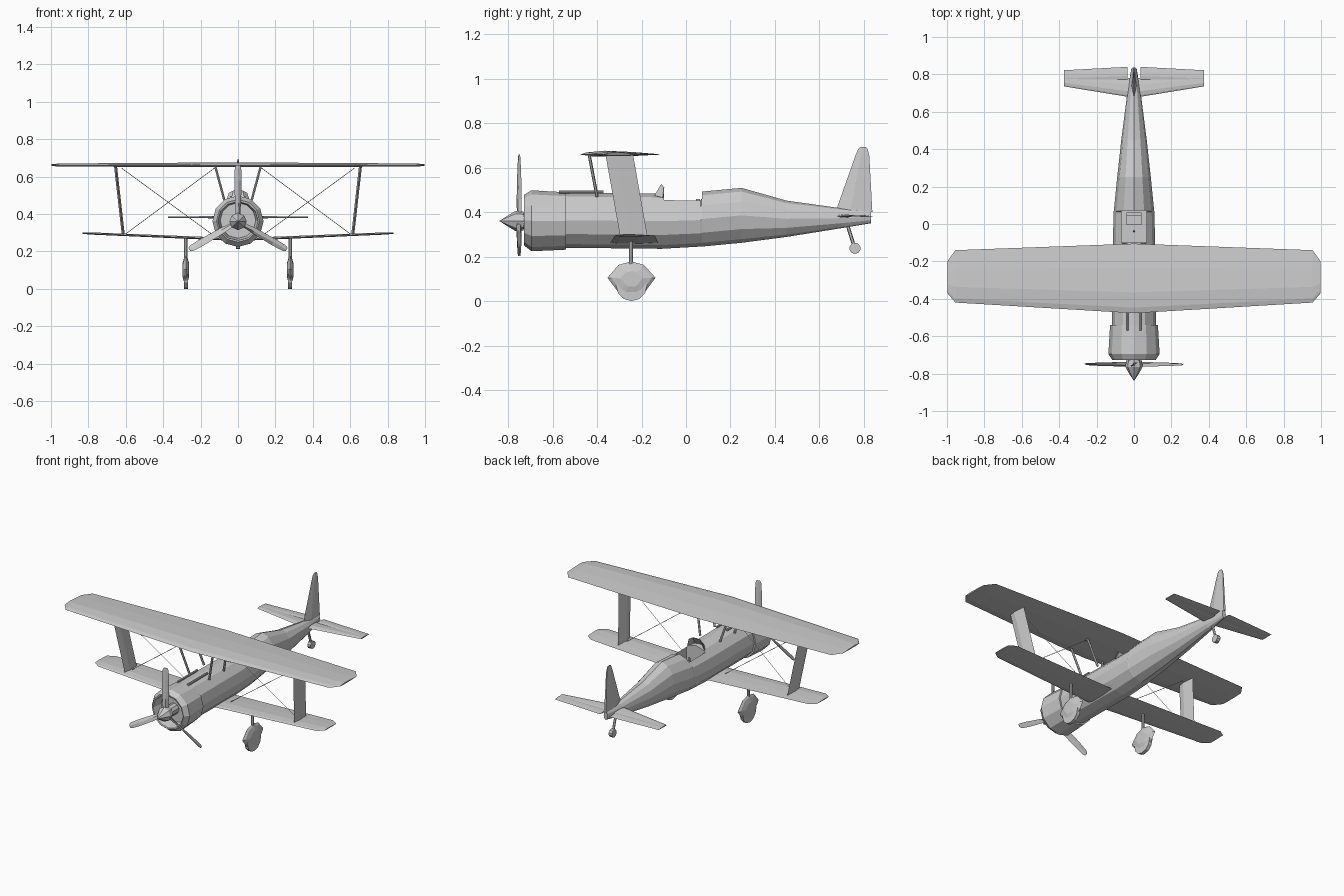
import bpy, bmesh, math
from mathutils import Vector, Matrix

if "Cube" in bpy.data.objects:
    bpy.data.objects.remove(bpy.data.objects["Cube"])

def obj(name, bm):
    bmesh.ops.recalc_face_normals(bm, faces=bm.faces[:])
    me = bpy.data.meshes.new(name)
    bm.to_mesh(me)
    bm.free()
    o = bpy.data.objects.new(name, me)
    bpy.context.collection.objects.link(o)
    return o

def mirror(o):
    o.modifiers.new("mirror", 'MIRROR').use_axis[0] = True
    return o

def loft(name, rings):
    """Skin equal-length point rings and cap both ends."""
    bm = bmesh.new()
    vs = [[bm.verts.new(p) for p in r] for r in rings]
    n = len(vs[0])
    for a, b in zip(vs, vs[1:]):
        for i in range(n):
            j = (i + 1) % n
            bm.faces.new((a[i], a[j], b[j], b[i]))
    bm.faces.new(vs[0])
    bm.faces.new(vs[-1])
    return obj(name, bm)

def oval(y, z, rx, rz, n=12):
    return [(rx * math.sin(2 * math.pi * i / n), y, z + rz * math.cos(2 * math.pi * i / n)) for i in range(n)]

def body(name, specs, n=12):
    """Specs are (y, bottom z, top z, half width)."""
    return loft(name, [oval(y, (lo + hi) / 2, w, (hi - lo) / 2, n) for y, lo, hi, w in specs])

def bar(name, a, b, r, n=6, r2=None):
    a, b = Vector(a), Vector(b)
    bm = bmesh.new()
    m = Matrix.Translation((a + b) / 2) @ (b - a).to_track_quat('Z', 'Y').to_matrix().to_4x4()
    bmesh.ops.create_cone(bm, cap_ends=True, segments=n, radius1=r, radius2=r if r2 is None else r2,
                          depth=(b - a).length, matrix=m)
    return obj(name, bm)

def box(name, lo, hi):
    lo, hi = Vector(lo), Vector(hi)
    bm = bmesh.new()
    bmesh.ops.create_cube(bm, size=1, matrix=Matrix.Translation((lo + hi) / 2) @ Matrix.Diagonal((*(hi - lo), 1)))
    return obj(name, bm)

FOIL = [(0, 0), (.08, .55), (.3, 1), (.65, .65), (1, 0), (.6, -.45), (.15, -.5)]

def wing(name, secs):
    """Sections are (x, leading y, trailing y, z, upper thickness)."""
    return loft(name, [[(x, f + (b - f) * c, z + t * h) for c, h in FOIL] for x, f, b, z, t in secs])

def both(secs):
    return [(-s[0], *s[1:]) for s in reversed(secs)] + secs

# Fuselage with cockpit opening
fuselage = body("fuselage", [
    (-.57, .24, .487, .118), (-.11, .235, .483, .113), (.065, .245, .483, .109), (.07, .245, .492, .108),
    (.25, .262, .509, .09), (.45, .288, .452, .068), (.70, .328, .417, .036), (.832, .35, .405, .014)])
cutter = box("cockpit_cutter", (-.068, -.1, .37), (.068, .072, .7))
cutter.hide_render = True
mod = fuselage.modifiers.new("cockpit", 'BOOLEAN')
mod.operation = 'DIFFERENCE'
mod.object = cutter
bpy.context.view_layer.objects.active = fuselage
bpy.ops.object.modifier_apply(modifier="cockpit")
bpy.data.objects.remove(cutter)

# Cockpit fittings
box("seat_base", (-.04, -.005, .36), (.04, .06, .395))
box("seat_back", (-.04, .045, .39), (.04, .062, .46))
bar("control_stick", (0, -.04, .36), (0, -.035, .43), .005)
bm = bmesh.new()
low = [bm.verts.new(p) for p in [(-.065, -.105, .465), (-.035, -.142, .475), (.035, -.142, .475), (.065, -.105, .465)]]
top = [bm.verts.new(p) for p in [(-.05, -.1, .512), (-.026, -.112, .525), (.026, -.112, .525), (.05, -.1, .512)]]
for i in range(3):
    bm.faces.new((low[i], low[i + 1], top[i + 1], top[i]))
obj("windshield", bm).modifiers.new("thickness", 'SOLIDIFY').thickness = .004

# Cowl and engine
body("cowl", [(-.66, .27, .46, .095), (-.725, .258, .466, .108), (-.728, .25, .478, .115), (-.695, .224, .498, .137),
              (-.54, .231, .489, .128), (-.54, .25, .47, .11)])
bar("engine_hub", (0, -.74, .36), (0, -.64, .36), .035, 10)
mirror(bar("gun_barrel", (.037, -.57, .49), (.037, -.37, .49), .007, 8))

# Propeller
body("spinner", [(-.73, .318, .402, .042), (-.765, .314, .406, .046), (-.80, .335, .385, .026), (-.838, .359, .361, .001)], 8)
def blade_ring(r, w, t, deg, turn):
    c, s = math.cos(math.radians(deg)), math.sin(math.radians(deg))
    flat = [(-w / 2, 0), (0, t), (w / 2, 0), (0, -t)]
    rot = Matrix.Rotation(turn, 3, 'Y')
    return [Vector((0, -.75, .36)) + rot @ Vector((u * c - v * s, u * s + v * c, r)) for u, v in flat]
for k in range(3):
    loft(f"propeller_blade_{k + 1}", [blade_ring(*s, k * 2 * math.pi / 3) for s in
         [(.02, .03, .008, 45), (.1, .04, .006, 35), (.22, .042, .004, 24), (.285, .036, .003, 18), (.30, .022, .002, 16)]])

# Wings
wing("upper_wing", both([(0, -.477, -.105, .659, .017), (.955, -.42, -.14, .659, .011), (.998, -.37, -.2, .66, .006)]))
wing("lower_wing", both([(.03, -.34, -.125, .262, .01), (.79, -.32, -.14, .294, .008), (.832, -.29, -.17, .296, .004)]))

# Interplane struts
def strut_ring(x, f, b, z, t=.008):
    m = f + (b - f) * .35
    return [(x, f, z), (x + t, m, z), (x, b, z), (x - t, m, z)]
mirror(loft("interplane_strut", [strut_ring(.613, -.295, -.172, .285), strut_ring(.655, -.362, -.238, .658)]))

# Cabane struts and bracing wires
for tag, y in (("front", -.40), ("rear", -.25)):
    mirror(bar(f"{tag}_cabane_strut", (.072, y, .47), (.122, y - .035, .656), .007))
mirror(bar("bracing_wire_a", (.622, -.29, .645), (.11, -.24, .27), .0016, 4))
mirror(bar("bracing_wire_b", (.12, -.29, .65), (.605, -.24, .29), .0016, 4))

# Landing gear: spats with wheels
spat = [(-.108, .105), (-.058, .163), (0, .178), (.055, .163), (.108, .105), (.06, .04), (.03, .022), (-.03, .022), (-.06, .04)]
def spat_ring(x, s):
    return [(x, -.245 + u * s, .1 + (v - .1) * s) for u, v in spat]
mirror(loft("wheel_spat", [spat_ring(.261, .45), spat_ring(.270, .85), spat_ring(.279, 1),
                           spat_ring(.288, .85), spat_ring(.297, .45)]))
mirror(bar("main_wheel", (.268, -.245, .07), (.29, -.245, .07), .07, 12))
mirror(bar("gear_leg", (.279, -.248, .16), (.279, -.248, .272), .009, 8))

# Tail
mirror(wing("tailplane", [(.0, .672, .78, .381, .009), (.033, .68, .78, .381, .009), (.3755, .736, .80, .381, .005)]))
mirror(wing("elevator", [(.035, .77, .84, .381, .006), (.3755, .76, .822, .381, .004)]))
def fin_ring(z, f, b, t):
    m = f + (b - f) * .4
    return [(0, f, z), (t, m, z), (t * .5, b, z), (-t * .5, b, z), (-t, m, z)]
loft("fin_and_rudder", [fin_ring(.40, .672, .838, .014), (fin_ring(.655, .762, .824, .006)),
                        fin_ring(.685, .775, .816, .004), fin_ring(.693, .785, .808, .003)])

# Tail wheel
bar("tail_wheel_strut", (0, .725, .345), (0, .758, .24), .008)
bar("tail_wheel", (-.012, .76, .237), (.012, .76, .237), .025, 10)
